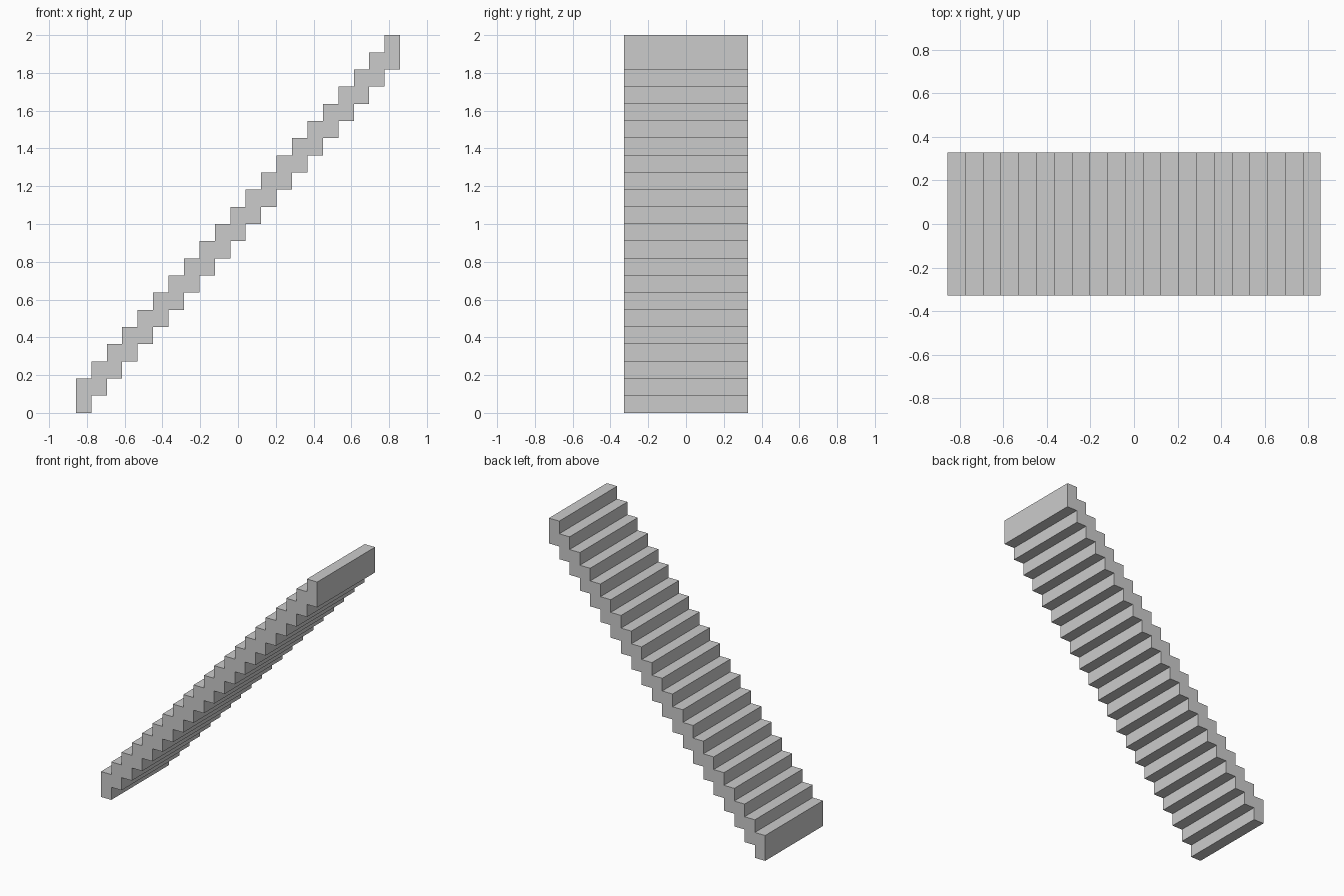
import bpy, bmesh
from mathutils import Vector

if "Cube" in bpy.data.objects:
    bpy.data.objects.remove(bpy.data.objects["Cube"])

STEPS = 21
LENGTH, WIDTH, HEIGHT = 1.716, 0.656, 2.0
going = LENGTH / STEPS
rise = HEIGHT / (STEPS + 1)   # each step is two rises thick

# Sawtooth side profile: treads going up, then the stepped underside coming back
top, under = [], []
for i in range(STEPS):
    x0 = -LENGTH / 2 + i * going
    x1 = x0 + going
    top += [(x0, (i + 2) * rise), (x1, (i + 2) * rise)]
    under += [(x0, i * rise), (x1, i * rise)]
profile = top + under[::-1]

# Extrude the profile across the width of the flight
bm = bmesh.new()
side = bm.faces.new([bm.verts.new((x, -WIDTH / 2, z)) for x, z in profile])
extruded = bmesh.ops.extrude_face_region(bm, geom=[side], use_keep_orig=True)
verts = [g for g in extruded["geom"] if isinstance(g, bmesh.types.BMVert)]
bmesh.ops.translate(bm, verts=verts, vec=Vector((0, WIDTH, 0)))
bmesh.ops.recalc_face_normals(bm, faces=bm.faces)

mesh = bpy.data.meshes.new("stair_flight")
bm.to_mesh(mesh)
bm.free()
stairs = bpy.data.objects.new("stair_flight", mesh)
bpy.context.collection.objects.link(stairs)
